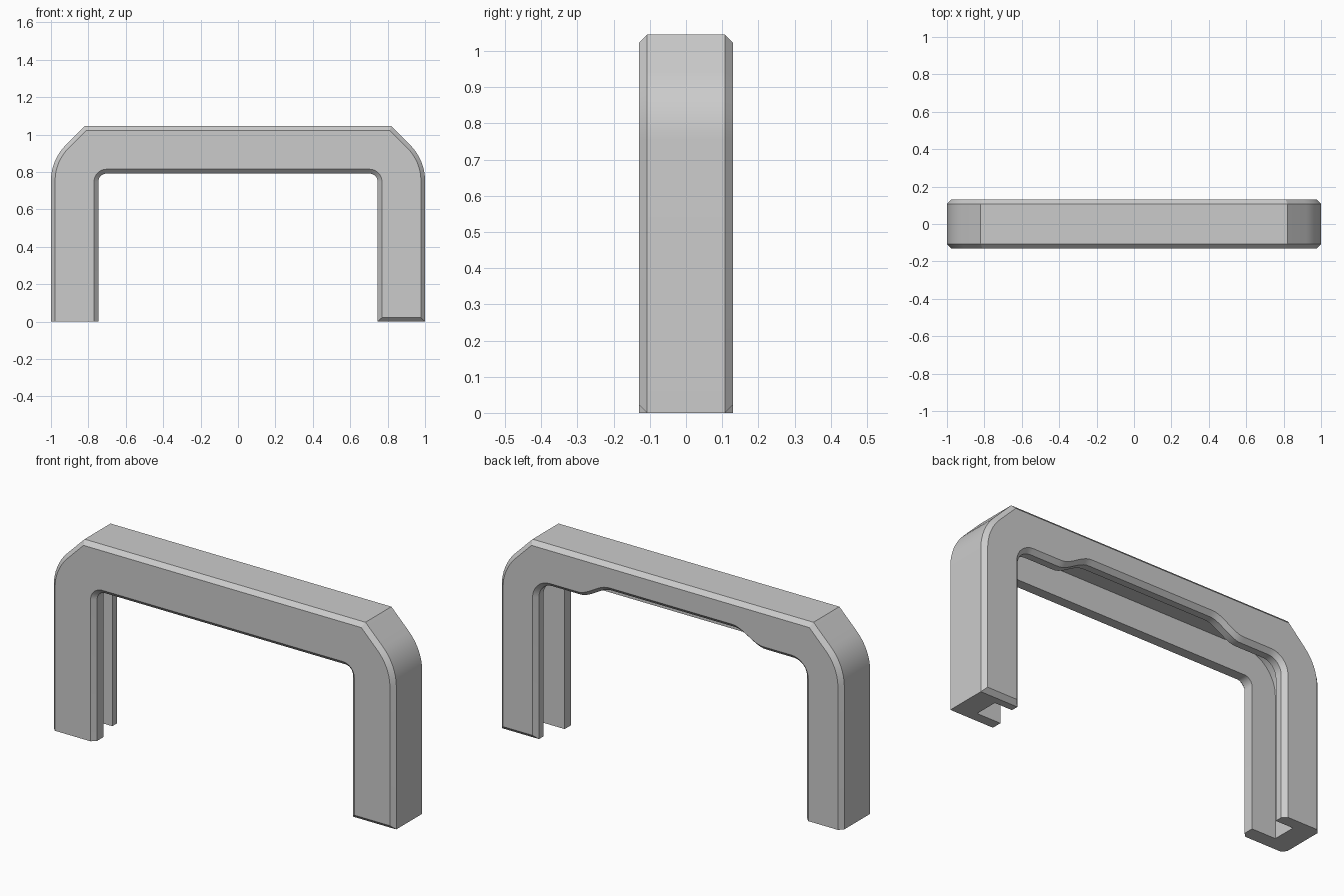
import bpy, bmesh, math

if "Cube" in bpy.data.objects:
    bpy.data.objects.remove(bpy.data.objects["Cube"])

ARC = 8                     # segments in each rounded corner
TOP, C = 1.045, 0.022       # overall height, edge chamfer
WAVE = [0.55 - 0.2 * i / 10 for i in range(11)]   # x stations of the raised rim


def arc(cx, cz, r, sweep):
    return [(cx + r * math.cos(math.radians(sweep * i / ARC)),
             cz + r * math.sin(math.radians(sweep * i / ARC))) for i in range(ARC + 1)]


def outer(inset):
    """Half outline: leg, rounded shoulder, 45 degree slope, top."""
    r, z0 = 0.27, 0.753
    pts = [(1 - inset, 0)] + arc(1 - r, z0, r - inset, 45)
    pts.append((0.82 - inset * math.tan(math.pi / 8), TOP - inset))
    return pts + [(x, TOP - inset) for x in WAVE]


def inner(x, z, r, lift=0.0):
    """Half inner outline: leg, rounded corner, underside with optional raised middle."""
    pts = [(x, 0)] + arc(x - r, z - r, r, 90) + [(0.62, z)]
    for wx in WAVE:
        t = min(max((0.54 - wx) / 0.18, 0), 1)
        pts.append((wx, z + lift * t * t * (3 - 2 * t)))
    return pts


# Channel cross-section: depth y paired with the outline it follows
o_face, o_side = outer(C), outer(0)
f_face, f_rim = inner(0.77, 0.815, 0.068), inner(0.747, 0.792, 0.045)
b_face, b_rim = inner(0.805, 0.85, 0.10, 0.07), inner(0.783, 0.828, 0.078, 0.07)
floor = inner(0.885, 0.935, 0.185)
section = [(-0.13, o_face), (-0.13 + C, o_side), (0.13 - C, o_side), (0.13, o_face),
           (0.13, b_face), (0.13 - C, b_rim), (0.07, b_rim), (0.07, floor),
           (-0.055, floor), (-0.055, f_rim), (-0.13 + C, f_rim), (-0.13, f_face)]

bm = bmesh.new()
count = len(o_side)
stations = [(1, i) for i in range(count)] + [(-1, i) for i in reversed(range(count))]
rings = []
for side, i in stations:
    ring = []
    for y, curve in section:
        x, z = curve[i]
        # one foot has chamfered front and back edges
        if side == 1 and i == 0 and abs(y) > 0.129:
            z = C
        ring.append(bm.verts.new((side * x, y, z)))
    rings.append(ring)

# Skin between neighbouring sections
n = len(section)
for a, b in zip(rings, rings[1:]):
    for k in range(n):
        m = (k + 1) % n
        bm.faces.new((a[k], a[m], b[m], b[k]))

# Feet
for ring in (rings[0], rings[-1]):
    for ids in ((0, 1, 10, 11), (2, 3, 4, 5), (1, 2, 5, 6, 7, 8, 9, 10)):
        bm.faces.new([ring[k] for k in ids])
bmesh.ops.recalc_face_normals(bm, faces=bm.faces)

mesh = bpy.data.meshes.new("handle_frame")
bm.to_mesh(mesh)
bm.free()
handle = bpy.data.objects.new("handle_frame", mesh)
bpy.context.collection.objects.link(handle)

grey = bpy.data.materials.new("plain_grey")
grey.diffuse_color = (0.6, 0.6, 0.6, 1)
grey.use_nodes = True
grey.node_tree.nodes["Principled BSDF"].inputs["Base Color"].default_value = grey.diffuse_color
mesh.materials.append(grey)

bpy.context.view_layer.objects.active = handle
handle.select_set(True)
bpy.ops.object.shade_smooth_by_angle(angle=math.radians(30))
